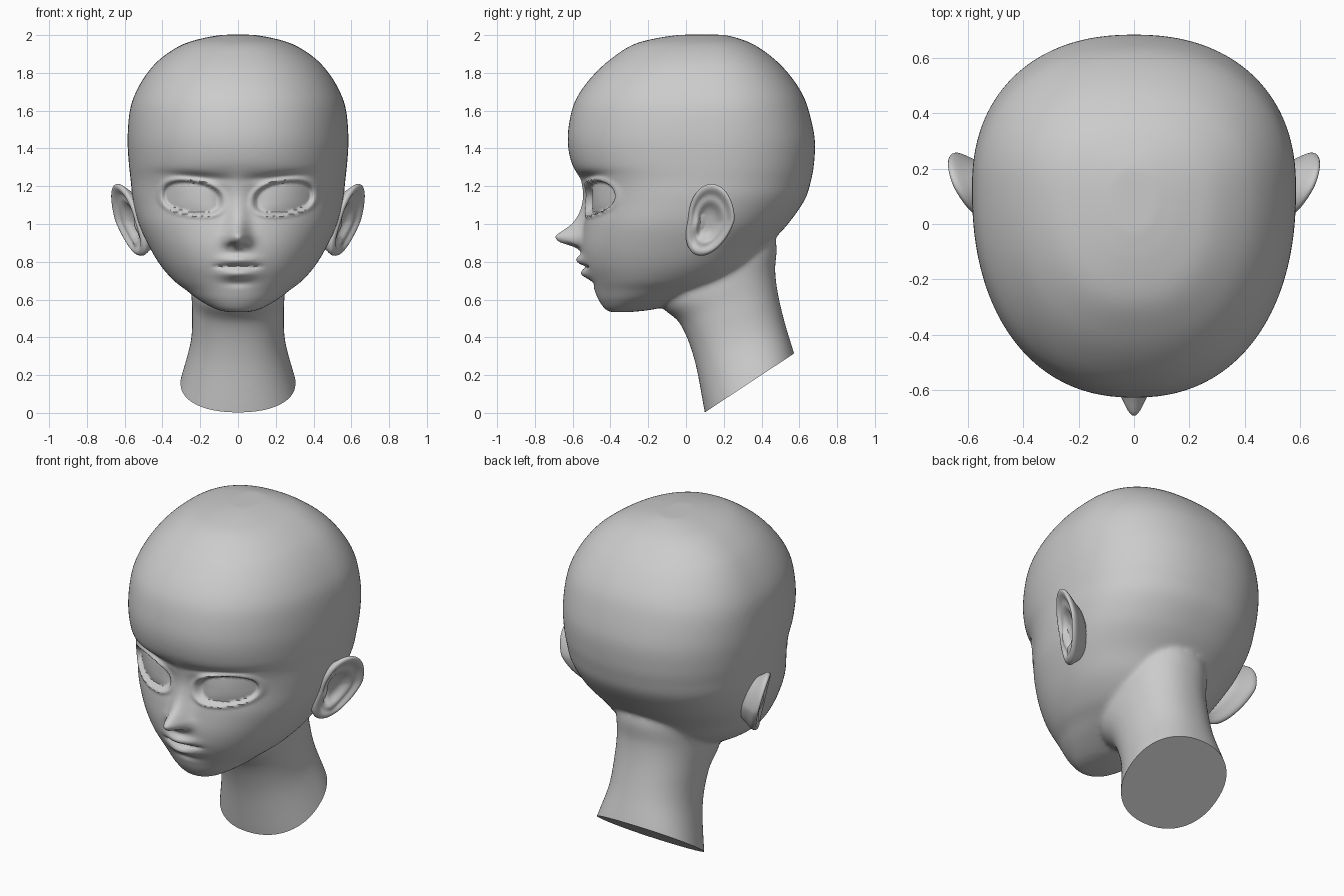
import bpy, bmesh
from math import sin, cos, pi, exp

if "Cube" in bpy.data.objects:
    bpy.data.objects.remove(bpy.data.objects["Cube"])


def spline(rows, n):
    """Catmull-Rom samples through a list of equal-length tuples."""
    pts = [rows[0]] + list(rows) + [rows[-1]]
    out = []
    for i in range(1, len(pts) - 2):
        for k in range(n):
            t = k / n
            out.append(tuple(
                0.5 * (2 * b + (c - a) * t + (2 * a - 5 * b + 4 * c - d) * t * t
                       + (3 * b - a - 3 * c + d) * t ** 3)
                for a, b, c, d in zip(*pts[i - 1:i + 3])))
    return out + [tuple(rows[-1])]


def lookup(table, z):
    """Linear lookup in a table of (z, value) rows with rising z."""
    for (z0, v0), (z1, v1) in zip(table, table[1:]):
        if z0 <= z <= z1:
            return v0 + (v1 - v0) * (z - z0) / max(z1 - z0, 1e-9)
    return 0.0


def loft(bm, rings, cap=True):
    """Skin closed rings of points into a tube, capped at the ends."""
    loops = [[bm.verts.new(p) for p in ring] for ring in rings]
    for a, b in zip(loops, loops[1:]):
        for i in range(len(a)):
            j = (i + 1) % len(a)
            bm.faces.new((a[i], a[j], b[j], b[i]))
    if cap:
        bm.faces.new(loops[0][::-1])
        bm.faces.new(loops[-1])


def make_object(name, bm):
    bmesh.ops.recalc_face_normals(bm, faces=bm.faces)
    me = bpy.data.meshes.new(name)
    bm.to_mesh(me)
    bm.free()
    ob = bpy.data.objects.new(name, me)
    bpy.context.collection.objects.link(ob)
    bpy.ops.object.select_all(action='DESELECT')
    bpy.context.view_layer.objects.active = ob
    ob.select_set(True)
    return ob


def power(v, e):
    return abs(v) ** e * (1 if v >= 0 else -1)


def bump(d, s):
    return exp(-(d / s) ** 2)


N = 96
ANGLES = [2 * pi * i / N for i in range(N)]

# Skull and jaw: z, front y, widest y, back y, half width
skull = [(.533, -.40, -.37, -.30, .05), (.55, -.43, -.33, -.16, .12),
         (.60, -.465, -.25, .02, .21), (.65, -.485, -.18, .18, .275),
         (.70, -.505, -.12, .28, .34), (.78, -.54, -.05, .36, .41),
         (.88, -.555, .0, .43, .47), (1.0, -.545, .05, .54, .525),
         (1.13, -.53, .10, .63, .557), (1.23, -.55, .12, .662, .568),
         (1.32, -.605, .13, .678, .578), (1.45, -.627, .13, .682, .585),
         (1.6, -.605, .13, .65, .573), (1.7, -.56, .13, .61, .54),
         (1.8, -.48, .13, .54, .48), (1.88, -.39, .13, .46, .405),
         (1.95, -.28, .12, .36, .295), (1.985, -.15, .11, .27, .18),
         (2.002, -.03, .1, .2, .08)]
rings = []
for z, yf, yc, yb, w in spline(skull, 5):
    e = 2 / (2.0 + .25 * min(1, max(0, (z - .6) / .4)))
    rings.append([(w * power(sin(a), e),
                   yc + (yb - yc if cos(a) > 0 else yc - yf) * power(cos(a), e), z)
                  for a in ANGLES])
bm = bmesh.new()
loft(bm, rings)

# Neck: front y, front z, back y, back z, half width
neck = [(.13, -.14, .61, .17, .345), (.1, .0, .572, .315, .305),
        (.045, .28, .525, .47, .25), (-.03, .47, .487, .63, .243),
        (-.13, .565, .472, .76, .25), (-.14, .68, .48, .88, .25),
        (.0, .95, .45, 1.0, .24)]
rings = []
for yf, zf, yb, zb, w in spline(neck, 8):
    ring = []
    for a in ANGLES:
        t = .5 + .5 * power(cos(a), .9)
        ring.append((w * power(sin(a), .9), yf + (yb - yf) * t, zf + (zb - zf) * t))
    rings.append(ring)
loft(bm, rings)
head = make_object("head", bm)

# Fuse skull and neck into one soft skin
fuse = head.modifiers.new("fuse", 'REMESH')
fuse.mode = 'VOXEL'
fuse.voxel_size = .0115
soft = head.modifiers.new("soften", 'SMOOTH')
soft.factor = .5
soft.iterations = 16
for m in ("fuse", "soften"):
    bpy.ops.object.modifier_apply(modifier=m)

# Nose ridge height and width by z
nose_h = spline([(.845, 0), (.865, .015), (.882, .05), (.905, .118), (.935, .14),
                 (.965, .105), (1.0, .062), (1.05, .032), (1.13, .016),
                 (1.22, .008), (1.3, 0)], 6)
nose_w = spline([(.84, .06), (.93, .058), (1.0, .05), (1.3, .05)], 4)


def face_offset(x, z):
    """Forward(-) or backward(+) sculpting of the face."""
    x = abs(x)
    d = 0.0
    # nose and nostrils
    if x < .25 and .845 < z < 1.3:
        d -= lookup(nose_h, z) * bump(x, lookup(nose_w, z))
    d += .02 * bump(x - .03, .016) * bump(z - .888, .014)
    # eye opening: recessed step, bulging eyeball, raised lids
    dx, dz = x - .243, z - 1.135 - .12 * (x - .243)
    r = (abs(dx / .152) ** 2.4 + abs(dz / (.088 if dz > 0 else .08)) ** 2.4) ** (1 / 2.4)
    if r < 2:
        s = min(1, max(0, (1.06 - r) / .16))
        d += .03 * s * s * (3 - 2 * s) - .018 * max(0, 1 - r * r)
        d -= .010 * bump(r - 1.14, .1)
    # hollow below the brow, and beside the nose bridge
    d += .022 * bump(x - .22, .14) * bump(z - 1.25 - .08 * (x - .22), .022)
    d += .012 * bump(x - .09, .04) * bump(z - 1.12, .09)
    # lips
    across = exp(-(x / .12) ** 6)
    d -= .036 * bump(x, .085) * bump(z - .808, .026)
    d -= .034 * bump(x, .085) * bump(z - .735, .026)
    d += .016 * across * bump(z - .774, .009)
    d += .010 * bump(x, .07) * bump(z - .685, .018)
    return d


for v in head.data.vertices:
    if v.co.y < -.15 and .6 < v.co.z < 1.42:
        v.co.y += face_offset(v.co.x, v.co.z)

# Slice the neck along its slanted base
bm = bmesh.new()
bm.from_mesh(head.data)
cut = bmesh.ops.bisect_plane(bm, geom=bm.verts[:] + bm.edges[:] + bm.faces[:],
                             plane_co=(0, .1, .003), plane_no=(0, .31, -.47),
                             clear_outer=True)
rim = [g for g in cut['geom_cut'] if isinstance(g, bmesh.types.BMEdge)]
bmesh.ops.contextual_create(bm, geom=rim)
bm.to_mesh(head.data)
bm.free()
bpy.ops.object.shade_smooth_by_angle(angle=1.05)

# Ear: concentric rings from the bowl over the rim to the back; (radius, height)
profile = [(.05, -.045), (.25, -.045), (.42, -.035), (.56, .0), (.70, -.012),
           (.80, .008), (.90, .018), (.98, .010), (1.0, -.008), (.93, -.028),
           (.78, -.06), (.6, -.13)]
rings = []
for k, (r, h) in enumerate(profile):
    ring = []
    for a in ANGLES[::2]:
        inner = 1 - r
        y = .135 - .015 * inner + .125 * r * cos(a) + .057 * r * min(0, sin(a))
        z = 1.022 - .02 * inner + .193 * r * sin(a)
        front = max(0, -cos(a))
        x = .535 + .42 * (y - .02) + .27 * (z - 1.0) + h
        if k < 8:
            x -= .012 * front * r                                   # rim sinks into cheek
            x += .022 * bump(r - .6, .16) * bump(a - 1.08 * pi, .4)  # tragus
            x += .020 * bump(r - .6, .25) * bump(a - 1.5 * pi, .5)   # lobe
        ring.append((x, y, z))
    rings.append(ring)
bm = bmesh.new()
loft(bm, rings)
ears = make_object("ears", bm)
ears.modifiers.new("both_sides", 'MIRROR').use_axis = (True, False, False)
ears.modifiers.new("round", 'SUBSURF').render_levels = 1
bpy.ops.object.shade_smooth()
